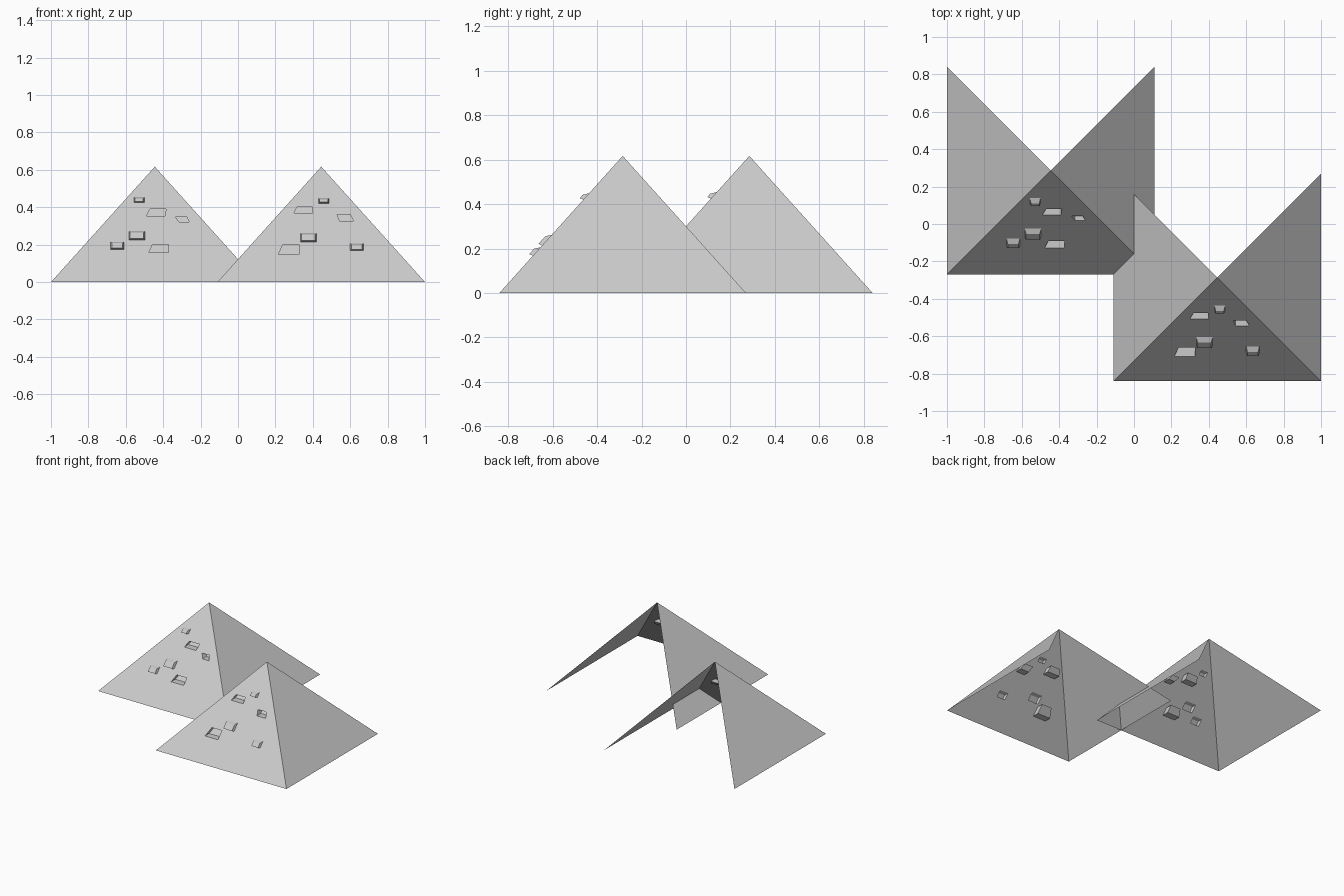
import bpy, bmesh
from mathutils import Vector

if "Cube" in bpy.data.objects:
    bpy.data.objects.remove(bpy.data.objects["Cube"])

HALF, HEIGHT = 0.555, 0.617
OUT, IN = -0.023, 0.05      # stone depth along y: raised or sunken


def stone(xt0, xt1, xb0, xb1, z0, z1):
    """Front-view outline of one stone, anticlockwise."""
    return [(xb0, z0), (xb1, z0), (xt1, z1), (xt0, z1)]


def box(x0, x1, z0, z1):
    return stone(x0, x1, x0, x1, z0, z1)


def pyramid(name, cx, cy, raised, sunken):
    bm = bmesh.new()
    y0 = cy - HALF

    def on_slope(x, z, dy=0.0):
        return bm.verts.new((x, y0 + z * HALF / HEIGHT + dy, z))

    # front outline and the two open-backed sides
    fl, fr = on_slope(cx - HALF, 0), on_slope(cx + HALF, 0)
    apex = on_slope(cx, HEIGHT)
    bl = bm.verts.new((cx - HALF, cy + HALF, 0))
    br = bm.verts.new((cx + HALF, cy + HALF, 0))
    edges = [bm.edges.new(p) for p in ((fl, fr), (fr, apex), (apex, fl))]

    # stone outlines become holes in the front
    loops = []
    for outline, depth, inset in ([(o, OUT, 0.007) for o in raised] +
                                  [(o, IN, 0.0) for o in sunken]):
        ring = [on_slope(x, z) for x, z in outline]
        edges += [bm.edges.new((ring[i], ring[(i + 1) % 4])) for i in range(4)]
        loops.append((outline, ring, depth, inset))
    bmesh.ops.triangle_fill(bm, use_beauty=True, edges=edges,
                            normal=Vector((0, -HEIGHT, HALF)).normalized())
    bm.faces.new((fr, br, apex))
    bm.faces.new((bl, fl, apex))

    # stone walls and caps
    for outline, ring, depth, i in loops:
        sx, sz = (1, -1, -1, 1), (1, 1, -1, -1)
        cap = [on_slope(x + i * sx[k], z + i * sz[k], depth)
               for k, (x, z) in enumerate(outline)]
        for k in range(4):
            n = (k + 1) % 4
            bm.faces.new((ring[k], ring[n], cap[n], cap[k]))
        bm.faces.new(cap)

    me = bpy.data.meshes.new(name)
    bm.to_mesh(me)
    bm.free()
    bpy.context.collection.objects.link(bpy.data.objects.new(name, me))


# rear left pyramid
pyramid("rear_pyramid", -0.445, 0.285,
        [box(-0.557, -0.50, 0.425, 0.454), box(-0.584, -0.497, 0.226, 0.273),
         box(-0.682, -0.61, 0.175, 0.215)],
        [stone(-0.47, -0.385, -0.49, -0.39, 0.353, 0.39),
         stone(-0.335, -0.275, -0.315, -0.26, 0.32, 0.349),
         stone(-0.457, -0.372, -0.478, -0.372, 0.157, 0.20)])

# front right pyramid
pyramid("front_pyramid", 0.445, -0.285,
        [box(0.43, 0.487, 0.42, 0.449), box(0.333, 0.42, 0.214, 0.262),
         box(0.60, 0.67, 0.168, 0.206)],
        [stone(0.318, 0.396, 0.298, 0.40, 0.368, 0.404),
         stone(0.53, 0.60, 0.543, 0.617, 0.327, 0.361),
         stone(0.24, 0.325, 0.215, 0.325, 0.147, 0.20)])
